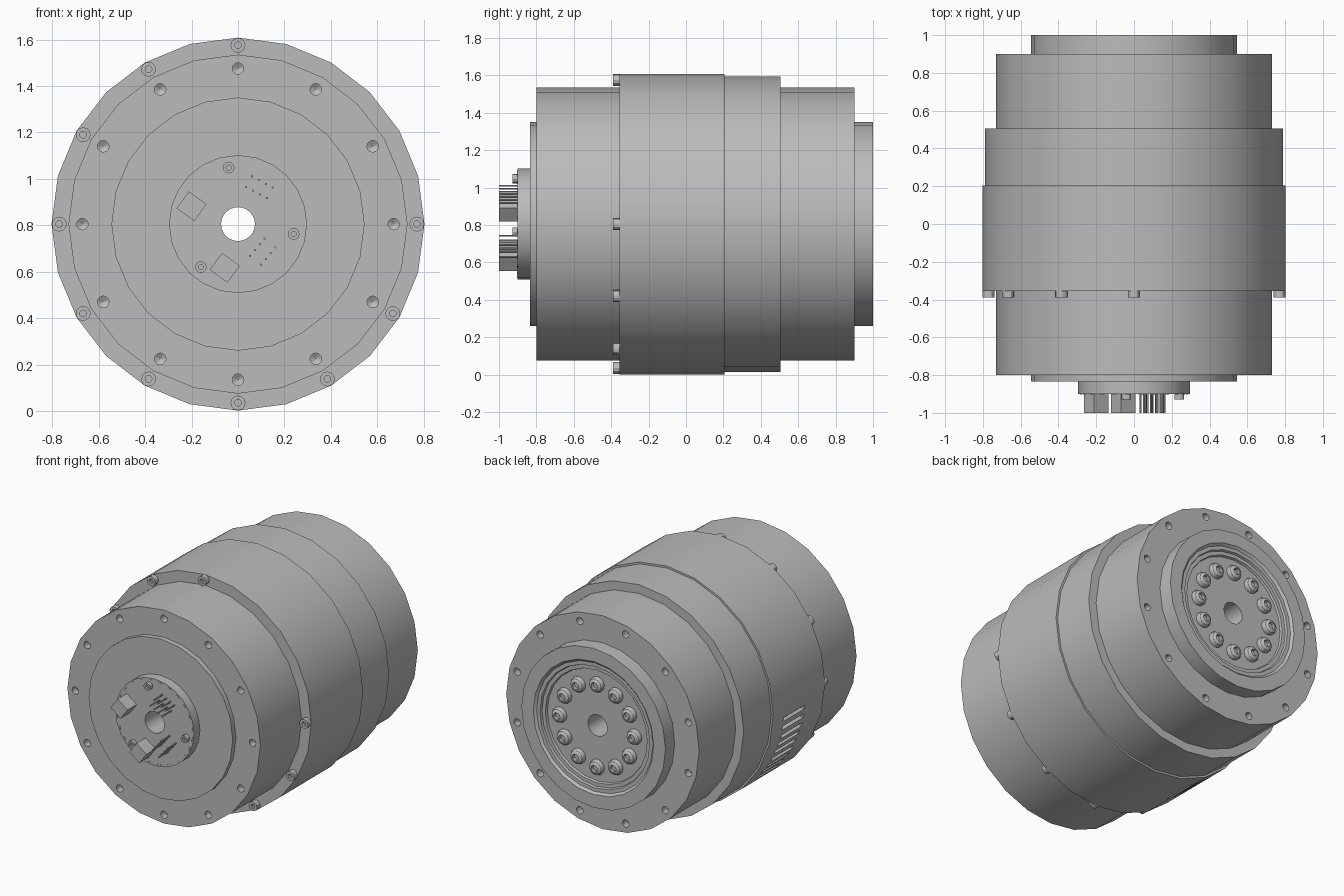
import bpy
import bmesh
from math import sin, cos, pi, radians
from mathutils import Matrix, Vector

if "Cube" in bpy.data.objects:
    bpy.data.objects.remove(bpy.data.objects["Cube"], do_unlink=True)

AXIS_Z = 0.805
BORE = 0.073

grey = bpy.data.materials.new("satin grey metal")
grey.use_nodes = True
grey.diffuse_color = (0.5, 0.5, 0.5, 1)
grey.node_tree.nodes["Principled BSDF"].inputs["Base Color"].default_value = (0.5, 0.5, 0.5, 1)


def finish(bm, name, smooth=True):
    bmesh.ops.recalc_face_normals(bm, faces=bm.faces)
    mesh = bpy.data.meshes.new(name)
    bm.to_mesh(mesh)
    bm.free()
    obj = bpy.data.objects.new(name, mesh)
    bpy.context.collection.objects.link(obj)
    mesh.materials.append(grey)
    if smooth:
        bpy.ops.object.select_all(action="DESELECT")
        obj.select_set(True)
        bpy.context.view_layer.objects.active = obj
        bpy.ops.object.shade_smooth_by_angle(angle=radians(30))
    return obj


def lathe(bm, profile, sides=24, x=0, z=0, closed=True):
    """Turn (radius, y) points about a y-parallel line; radius 0 makes a pole."""
    rings = []
    for r, y in profile:
        count = sides if r > 0 else 1
        rings.append([bm.verts.new((x + r * cos(2 * pi * i / sides), y,
                                    AXIS_Z + z + r * sin(2 * pi * i / sides)))
                      for i in range(count)])
    pairs = list(zip(rings, rings[1:]))
    if closed:
        pairs.append((rings[-1], rings[0]))
    for a, b in pairs:
        for i in range(sides):
            j = (i + 1) % sides
            quad = [a[i % len(a)], a[j % len(a)], b[j % len(b)], b[i % len(b)]]
            bm.faces.new(list(dict.fromkeys(quad)))


def turned(name, profile):
    bm = bmesh.new()
    lathe(bm, profile)
    return finish(bm, name)


def tube(name, radius, y0, y1):
    return turned(name, [(BORE, y0), (radius, y0), (radius, y1), (BORE, y1)])


def box(bm, size, matrix):
    bmesh.ops.create_cube(bm, size=1, matrix=matrix @ Matrix.Diagonal((*size, 1)))


def on_circle(radius, degrees):
    return radius * cos(radians(degrees)), radius * sin(radians(degrees))


def cut(target, bm, name):
    cutter = finish(bm, name, smooth=False)
    cutter.hide_render = True
    mod = target.modifiers.new("cut", "BOOLEAN")
    mod.object = cutter
    mod.solver = "EXACT"
    bpy.ops.object.select_all(action="DESELECT")
    bpy.context.view_layer.objects.active = target
    target.select_set(True)
    bpy.ops.object.modifier_apply(modifier=mod.name)
    bpy.data.objects.remove(cutter, do_unlink=True)
    bpy.ops.object.shade_smooth_by_angle(angle=radians(30))


def drill(target, face_y, inward, start):
    """Ring of twelve blind holes in an end face."""
    bm = bmesh.new()
    for i in range(12):
        x, z = on_circle(0.67, start + 30 * i)
        lathe(bm, [(0, face_y - 0.02 * inward), (0.025, face_y - 0.02 * inward),
                   (0.025, face_y + 0.05 * inward), (0, face_y + 0.065 * inward)],
              12, x, z, closed=False)
    cut(target, bm, "hole_cutter")


def screws(name, places, seat, height, radius, direction, dome=False):
    """Screw heads with a hexagonal socket."""
    bm = bmesh.new()
    top = seat + direction * height
    for x, z in places:
        if dome:
            outer = [(radius, seat), (radius, seat + direction * height * 0.3),
                     (radius * 0.85, seat + direction * height * 0.75), (radius * 0.55, top)]
        else:
            outer = [(radius, seat), (radius, top)]
        floor = top - direction * height * 0.6
        socket = radius * 0.45
        lathe(bm, [(0, seat)] + outer + [(socket, top), (socket, floor), (0, floor)],
              12, x, z, closed=False)
    return finish(bm, name)


# Main housings
front_housing = tube("front_housing", 0.73, -0.8, -0.355)
drill(front_housing, -0.8, 1, 0)
motor_body = tube("motor_body", 0.803, -0.355, 0.205)
tube("rear_collar", 0.79, 0.205, 0.505)
rear_housing = tube("rear_housing", 0.73, 0.505, 0.9)
drill(rear_housing, 0.9, -1, 15)
tube("front_cap", 0.545, -0.835, -0.8)

# Vent slots low on the right flank
bm = bmesh.new()
for i in range(13):
    angle = 186 + 4.5 * i
    x, z = on_circle(0.8, angle)
    box(bm, (0.06, 0.23, 0.028),
        Matrix.Translation((x, -0.035, AXIS_Z + z)) @ Matrix.Rotation(-radians(angle), 4, "Y"))
cut(motor_body, bm, "vent_cutter")

# Output flange with stepped recess
turned("output_flange", [(BORE, 0.9), (0.545, 0.9), (0.545, 1.0), (0.455, 1.0), (0.44, 0.985),
                         (0.415, 0.985), (0.41, 0.97), (0.385, 0.97), (0.38, 0.955), (BORE, 0.955)])
screws("flange_screws", [on_circle(0.283, 30 * i) for i in range(12)],
       0.955, 0.037, 0.052, 1, dome=True)

# Screws around the motor body shoulder, two places left empty
screws("shoulder_screws", [on_circle(0.77, 30 * i) for i in range(12) if i not in (1, 2)],
       -0.355, 0.035, 0.032, -1)

# Circuit board and its screws
tube("circuit_board", 0.297, -0.9, -0.835)
screws("board_screws", [(-0.04, 0.243), (0.24, -0.042), (-0.16, -0.185)], -0.9, 0.028, 0.025, -1)

# Square connectors
bm = bmesh.new()
for x, z in ((-0.2, 0.077), (-0.057, -0.188)):
    box(bm, (0.094, 0.1, 0.09),
        Matrix.Translation((x, -0.95, AXIS_Z + z)) @ Matrix.Rotation(radians(36), 4, "Y"))
finish(bm, "connectors", smooth=False)

# Two double rows of pins
bm = bmesh.new()
for start, step, across in (((0.06, 0.205), (0.03, -0.016), (-0.025, -0.045)),
                            ((0.115, -0.062), (-0.021, -0.025), (0.047, -0.038))):
    for row in range(2):
        for col in range(4):
            p = Vector(start) + Vector(step) * col + Vector(across) * row
            lathe(bm, [(0, -0.9), (0.005, -0.9), (0.005, -1.0), (0, -1.0)],
                  8, p.x, p.y, closed=False)
finish(bm, "header_pins")

# Solder pads along the board rim
bm = bmesh.new()
for i in range(24):
    angle = 15 * i + 7
    x, z = on_circle(0.283, angle)
    box(bm, (0.006, 0.004, 0.024),
        Matrix.Translation((x, -0.901, AXIS_Z + z)) @ Matrix.Rotation(-radians(angle), 4, "Y"))
finish(bm, "rim_pads", smooth=False)
